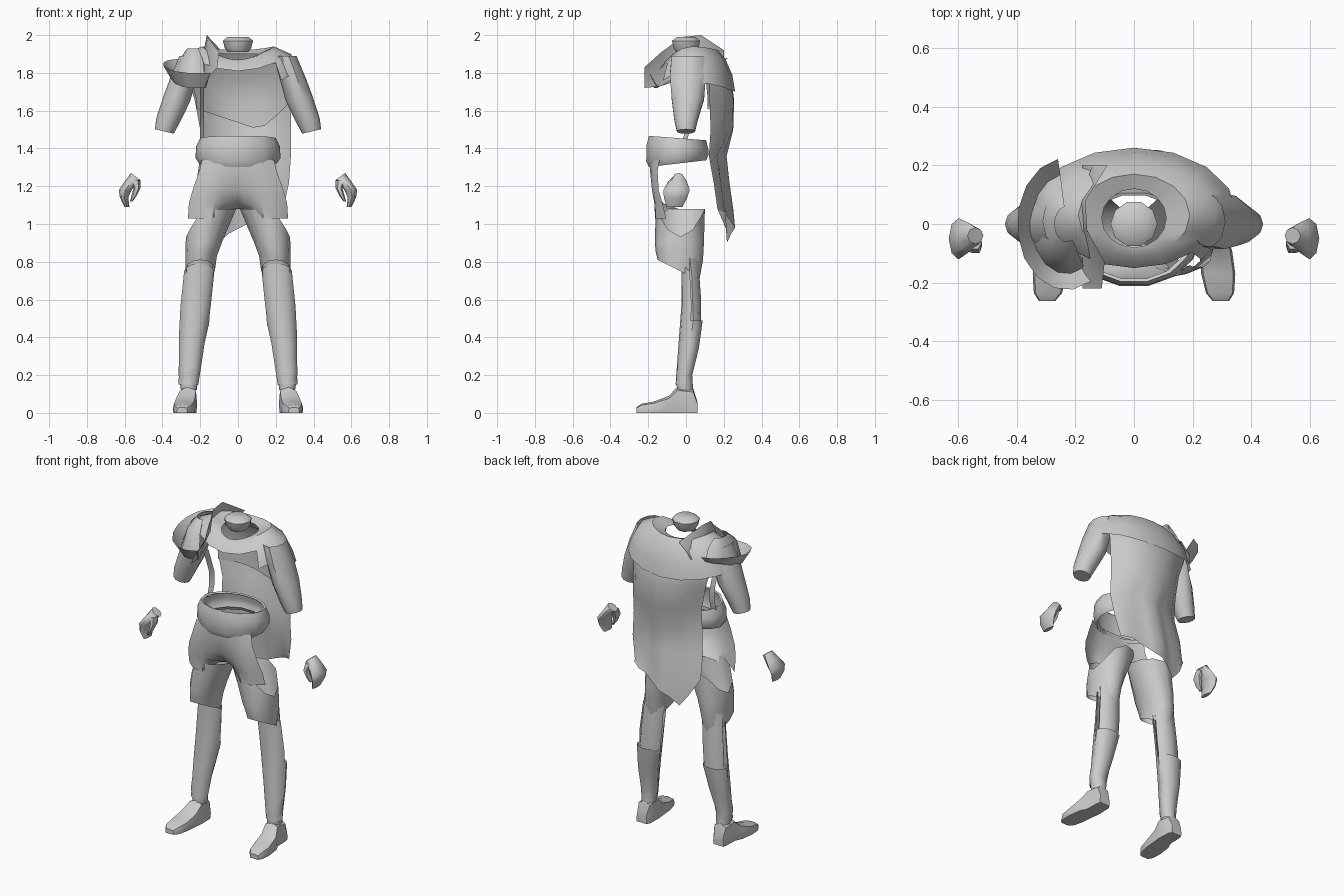
import bpy, bmesh, math
from math import sin, cos, pi, radians

grey = bpy.data.materials.new("plain_grey")
grey.diffuse_color = (0.6, 0.6, 0.6, 1)


def finish(name, rows, closed, caps=(False, False), skip=None, mirror=False):
    """Skin a list of equally long point rows into one smooth surface."""
    for side in ((1, -1) if mirror else (1,)):
        bm = bmesh.new()
        vs = [[bm.verts.new((p[0] * side, p[1], p[2])) for p in r] for r in rows]
        n = len(rows[0])
        for i in range(len(rows) - 1):
            for j in range(n if closed else n - 1):
                if skip and skip(i, j):
                    continue
                k = (j + 1) % n
                bm.faces.new((vs[i][j], vs[i][k], vs[i + 1][k], vs[i + 1][j]))
        if caps[0]:
            bm.faces.new(vs[0][::-1])
        if caps[1]:
            bm.faces.new(vs[-1])
        bmesh.ops.recalc_face_normals(bm, faces=bm.faces)
        label = name if not mirror else ("left_" if side > 0 else "right_") + name
        me = bpy.data.meshes.new(label)
        bm.to_mesh(me)
        bm.free()
        me.materials.append(grey)
        ob = bpy.data.objects.new(label, me)
        bpy.context.collection.objects.link(ob)
        bpy.ops.object.select_all(action='DESELECT')
        ob.select_set(True)
        bpy.context.view_layer.objects.active = ob
        bpy.ops.object.shade_smooth_by_angle(angle=radians(45))


def ring(cx, cy, z, rx, ry, n=10, tx=0, ty=0):
    """Ellipse at height z; tx and ty tilt it along x and y."""
    return [(cx + rx * cos(a), cy + ry * sin(a), z + tx * cos(a) + ty * sin(a))
            for a in (2 * pi * k / n for k in range(n))]


# Neck stump
finish("neck", [ring(0, 0, 1.91, .055, .055), ring(0, 0, 1.93, .07, .07),
                ring(0, 0, 1.97, .08, .078), ring(0, 0, 1.99, .055, .05)],
       True, (False, True))

# Shoulder mantle, open at the front of the chest
def mantle_row(rx, ry, cy, side_z, front_z, back_z, n=16):
    row = []
    for k in range(n):
        a = 2 * pi * k / n
        c, s = cos(a), sin(a)
        z = side_z * c * c + (front_z if s < 0 else back_z) * s * s
        row.append((rx * c, cy + ry * s, z))
    return row

finish("shoulder_mantle",
       [mantle_row(.11, .10, .02, 1.90, 1.87, 1.90),
        mantle_row(.19, .14, .03, 1.94, 1.86, 1.92),
        mantle_row(.28, .18, .03, 1.90, 1.81, 1.87),
        mantle_row(.325, .215, .03, 1.82, 1.70, 1.79),
        mantle_row(.35, .225, .035, 1.75, 1.64, 1.70)],
       True, skip=lambda i, j: (i == 2 and 10 <= j <= 13) or (i == 3 and 9 <= j <= 14))

# Arms down to the cut forearm
finish("arm", [ring(.25, .01, 1.89, .06, .09, 10), ring(.285, .01, 1.79, .075, .10, 10, -.02),
               ring(.325, .01, 1.66, .072, .09, 10, .01),
               ring(.37, 0, 1.55, .062, .065, 10, .012), ring(.39, 0, 1.49, .05, .05, 10, .012)],
       True, (False, True), mirror=True)

# Cape: each row is height, x range, depth and edge wrap
def cape_row(z, x0, x1, y, wrap):
    row = []
    for k in range(9):
        u = k / 4 - 1
        ripple = .015 * cos(u * 7) if z < 1.5 else 0
        row.append((x0 + (x1 - x0) * k / 8, y - wrap * abs(u) ** 2.5 + ripple, z))
    return row

cape = [cape_row(*r) for r in
        [(1.86, -.27, .28, .18, .10), (1.78, -.27, .29, .235, .11),
         (1.66, -.23, .28, .255, .13), (1.5, -.20, .28, .25, .12),
         (1.36, -.20, .28, .20, .09), (1.22, -.22, .27, .215, .08),
         (1.08, -.22, .24, .235, .08)]]
# Ragged hem hanging to a point on the right-hand side
cape.append([(x, y + .01, z) for (x, y, _), z in
             zip(cape[-1], [1.07, .97, .90, .95, .98, 1.01, 1.04, 1.06, 1.075])])
finish("cape", cape, False)

# Inner cowl lining with a slanted hem
lining = [cape_row(*r) for r in [(1.85, -.25, .26, .165, .09), (1.76, -.25, .27, .215, .11),
                                 (1.66, -.22, .26, .235, .12)]]
lining.append([(x, y, z) for (x, y, _), z in
               zip(lining[-1], [1.61, 1.59, 1.57, 1.55, 1.53, 1.51, 1.52, 1.57, 1.63])])
finish("cowl_lining", lining, False)

# Upright guard beside the neck
fin = [(-.22, 1.72, 1.83, -.11), (-.13, 1.73, 1.91, -.10), (-.02, 1.80, 1.99, -.16),
       (.08, 1.85, 2.0, -.165), (.2, 1.83, 1.92, -.09)]
finish("neck_guard", [[(-.175, y, a) for y, a, b, x in fin],
                      [((x - .175) / 2 - .01, y, (a + b) / 2) for y, a, b, x in fin],
                      [(x, y, b) for y, a, b, x in fin]], False)

# Flared pauldron over the right shoulder
def flare(rx, ry, z, lift, tip):
    row = []
    for k in range(10):
        a = radians(100 + 200 * k / 9)
        row.append((-.23 + rx * cos(a), ry * sin(a),
                    z + lift * max(0, sin(a)) + tip * max(0, -cos(a)) ** 3))
    return row

finish("pauldron", [flare(.04, .06, 1.93, 0, 0), flare(.09, .13, 1.87, .03, -.02),
                    flare(.12, .17, 1.72, .11, .04), flare(.168, .225, 1.80, .08, .04)], False)

# Belt: padded hollow band
belt = [(1.45, .185, .145), (1.455, .20, .155), (1.41, .222, .167), (1.35, .225, .17),
        (1.32, .205, .155), (1.34, .195, .145)]
finish("belt", [ring(0, -.045, z, rx, ry, 14, 0, -.012 if z > 1.4 else .018)
                for z, rx, ry in belt], True)

# Loose strap on the right flank
finish("side_strap", [[(-.20, y - .012, z), (-.18, y + .012, z)]
                      for y, z in [(-.01, 1.43), (.01, 1.5), (.01, 1.58), (-.02, 1.66), (-.05, 1.74)]],
       False)

# Front panel of the trousers, running down onto the thighs
panel = []
for z, w, depths in [(1.34, .19, (-.19, -.19, -.185, -.17, -.14)),
                     (1.28, .205, (-.19, -.19, -.185, -.175, -.15)),
                     (1.18, .24, (-.165, -.175, -.18, -.17, -.145)),
                     (1.11, .26, (-.12, -.145, -.168, -.163, -.125)),
                     (1.03, .265, (-.04, -.09, -.163, -.16, -.105))]:
    panel.append([(w * u / 4, depths[abs(u)], z + (.05 if z < 1.1 and abs(u) < 2 else 0))
                  for u in range(-4, 5)])
finish("trouser_front", panel, False)

# Thighs, with the outer hip edge cut down to a point
def hip_ring():
    return [(x, y, z - .15 * max(0, (x - .145) / .13) ** 2)
            for x, y, z in ring(.142, -.03, 1.08, .132, .13, 12)]

finish("thigh", [ring(.20, -.04, .755, .078, .11, 12, 0, -.055),
                 ring(.195, -.035, .83, .083, .125, 12, 0, -.02),
                 ring(.182, -.035, .90, .096, .13, 12), hip_ring()], True, mirror=True)

# Knees and calves inside the boots
finish("knee", [ring(.225, .04, .46, .07, .04, 8), ring(.215, .035, .60, .072, .045, 8),
                ring(.205, .03, .74, .07, .04, 8), ring(.20, .02, .82, .07, .05, 8)],
       True, mirror=True)

# Boot shafts
finish("boot_shaft", [ring(.26, -.005, .12, .042, .045, 10), ring(.262, -.01, .20, .052, .045, 10),
                      ring(.248, .02, .34, .065, .05, 10), ring(.23, .038, .49, .08, .053, 10)],
       True, mirror=True)

# Shin guards, a half shell in front of each leg
def shin(cx, cy, z, rx, ry, peak=0):
    return [(cx + rx * cos(a), cy - ry * sin(a), z + peak * sin(a))
            for a in (pi * k / 6 for k in range(7))]

finish("shin_guard", [shin(.262, -.005, .15, .052, .05), shin(.245, .015, .36, .067, .055),
                      shin(.225, .03, .56, .08, .055), shin(.205, .02, .75, .08, .045, .04)],
       False, mirror=True)

# Feet: cross-sections from heel to toe, turned slightly outward
feet = []
for y, cx, w, h in [(.06, .268, .036, .06), (.038, .265, .045, .13), (-.045, .265, .048, .14),
                    (-.09, .278, .056, .09), (-.17, .287, .058, .06), (-.235, .293, .048, .048),
                    (-.262, .296, .028, .03)]:
    feet.append([(cx + w * a, y, h * b) for a, b in
                 [(-.95, 0), (-1, .4), (-.88, .85), (0, 1), (.88, .85), (1, .4), (.95, 0)]])
finish("foot", feet, True, (True, True), mirror=True)

# Hands: a curled palm with fingers and a separate thumb
finish("hand", [ring(.54, -.04, 1.25, .027, .028, 8, .02), ring(.565, -.045, 1.225, .035, .05, 8),
                ring(.597, -.05, 1.18, .034, .07, 8), ring(.603, -.055, 1.14, .022, .062, 8),
                ring(.588, -.06, 1.09, .013, .042, 8)], True, (True, True), mirror=True)
finish("thumb", [ring(.545, -.06, 1.23, .028, .03, 6), ring(.535, -.075, 1.19, .018, .028, 6),
                 ring(.55, -.08, 1.15, .014, .02, 6), ring(.565, -.08, 1.12, .007, .01, 6)],
       True, (True, True), mirror=True)
